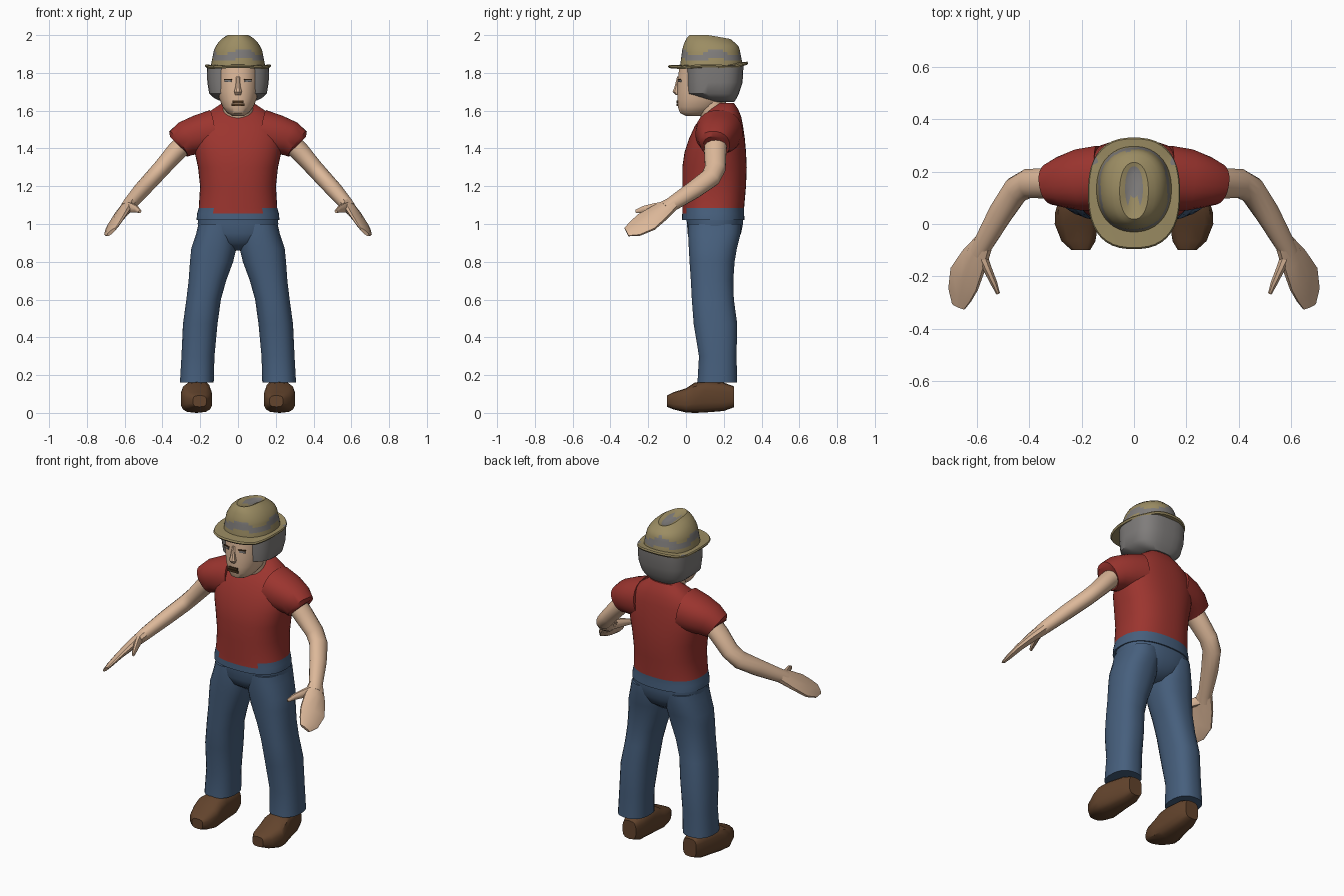
import bpy, bmesh, math
from mathutils import Vector

X, Y, Z = Vector((1, 0, 0)), Vector((0, 1, 0)), Vector((0, 0, 1))


def material(name, rgb):
    m = bpy.data.materials.new(name)
    m.diffuse_color = (*rgb, 1)
    return m


SKIN = material("skin", (0.72, 0.48, 0.32))
RED = material("shirt red", (0.33, 0.035, 0.028))
BLUE = material("denim blue", (0.062, 0.115, 0.205))
BROWN = material("leather brown", (0.125, 0.058, 0.026))
KHAKI = material("hat khaki", (0.33, 0.265, 0.125))
GREY = material("hair grey", (0.215, 0.205, 0.2))
DARK = material("dark brown", (0.06, 0.03, 0.012))


def finish(name, bm, mats, mirror=False, angle=40):
    bmesh.ops.recalc_face_normals(bm, faces=bm.faces)
    me = bpy.data.meshes.new(name)
    bm.to_mesh(me)
    bm.free()
    ob = bpy.data.objects.new(name, me)
    bpy.context.collection.objects.link(ob)
    for m in mats:
        me.materials.append(m)
    bpy.ops.object.select_all(action='DESELECT')
    ob.select_set(True)
    bpy.context.view_layer.objects.active = ob
    bpy.ops.object.shade_smooth_by_angle(angle=math.radians(angle))
    if mirror:
        ob.modifiers.new("mirror", 'MIRROR')
    return ob


def loft(name, rings, mats, u=X, v=None, n=24, power=2.0, mirror=False, rule=None, bend=None, angle=40):
    """Skin rings (x, y, z, half_u, half_v); without v each ring faces along the path."""
    bm = bmesh.new()
    loops = []
    pts = [Vector(r[:3]) for r in rings]
    for i, (p, r) in enumerate(zip(pts, rings)):
        a, b = u, v
        if v is None:
            d = (pts[min(i + 1, len(pts) - 1)] - pts[max(i - 1, 0)]).normalized()
            a = (u - d * u.dot(d)).normalized()
            b = d.cross(a)
        loop = []
        for k in range(n):
            t = 2 * math.pi * (k + 0.5) / n
            c, s = math.cos(t), math.sin(t)
            c = math.copysign(abs(c) ** (2 / power), c)
            s = math.copysign(abs(s) ** (2 / power), s)
            co = p + a * (r[3] * c) + b * (r[4] * s)
            loop.append(bm.verts.new(bend(co) if bend else co))
        loops.append(loop)
    for l0, l1 in zip(loops, loops[1:]):
        for k in range(n):
            j = (k + 1) % n
            bm.faces.new((l0[k], l0[j], l1[j], l1[k]))
    bm.faces.new(loops[0])
    bm.faces.new(loops[-1])
    if rule:
        for f in bm.faces:
            f.material_index = rule(f.calc_center_median())
    return finish(name, bm, mats, mirror, angle)


def stack(name, rows, mats, **kw):
    """Horizontal rings from rows (z, front_y, back_y, half_x)."""
    rings = [(0, (f + b) / 2, z, w, (b - f) / 2) for z, f, b, w in rows]
    return loft(name, rings, mats, u=X, v=Y, **kw)


def plate(name, loc, size, mat, turn=0, mirror=False):
    bm = bmesh.new()
    bmesh.ops.create_cube(bm, size=1)
    c, s = math.cos(turn), math.sin(turn)
    for vert in bm.verts:
        x, y, z = (vert.co[i] * size[i] for i in range(3))
        vert.co = Vector(loc) + Vector((x * c - y * s, x * s + y * c, z))
    return finish(name, bm, [mat], mirror)


# Shirt body, with the blue waist showing below an uneven hem
stack("shirt", [
    (1.02, -.022, .31, .22), (1.055, -.02, .308, .217), (1.085, -.02, .308, .208),
    (1.2, -.02, .318, .201), (1.3, -.02, .322, .212), (1.38, -.008, .318, .23),
    (1.45, .015, .312, .236), (1.52, .047, .302, .222), (1.57, .085, .292, .185),
    (1.61, .125, .275, .13), (1.64, .165, .255, .085)],
    [RED, BLUE], n=48, power=2.4,
    rule=lambda c: int(c.z < 1.055 or (c.z < 1.085 and not (abs(c.x) < .14 and c.y < .1))))

# Sleeves
loft("sleeve", [(.13, .175, 1.485, .125, .12), (.21, .168, 1.472, .118, .105),
                (.275, .16, 1.452, .098, .094), (.315, .152, 1.424, .08, .082),
                (.318, .152, 1.421, .06, .06)],
     [RED], u=Y, n=24, power=2.2, mirror=True)

# Trousers: seat and two legs
stack("trouser_seat", [(.86, .09, .21, .05), (.9, .03, .265, .14), (.95, .008, .292, .205),
                       (1.0, .005, .302, .214), (1.04, 0, .302, .212)],
      [BLUE], n=36, power=2.4)
loft("trouser_leg", [(.218, .166, .16, .09, .106), (.212, .168, .3, .088, .1),
                     (.2, .156, .47, .092, .116), (.182, .142, .6, .092, .112),
                     (.162, .138, .7, .1, .113), (.14, .138, .8, .115, .12),
                     (.128, .142, .87, .12, .128), (.112, .15, .95, .11, .14),
                     (.11, .152, 1.0, .1, .14)],
     [BLUE], u=X, v=Y, n=24, power=2.4, mirror=True)

# Shoes
loft("shoe", [(.203, -.1, .062, .036, .03), (.212, -.065, .064, .066, .046),
              (.22, 0, .066, .084, .064), (.22, .045, .08, .082, .08),
              (.214, .1, .086, .072, .084), (.205, .2, .085, .062, .075),
              (.203, .255, .085, .045, .055)],
     [BROWN], u=X, v=Z, n=14, power=3.2, mirror=True, angle=35)

# Arms, hands and thumbs
loft("arm", [(.25, .16, 1.46, .062, .055), (.33, .155, 1.38, .06, .052),
             (.405, .155, 1.295, .056, .046), (.45, .13, 1.245, .055, .045),
             (.51, .04, 1.18, .05, .043), (.575, -.075, 1.105, .04, .036),
             (.595, -.11, 1.08, .042, .032)],
     [SKIN], u=Y, n=14, mirror=True)
loft("hand", [(.575, -.075, 1.105, .042, .034), (.612, -.14, 1.06, .064, .028),
              (.648, -.21, 1.01, .078, .02), (.665, -.27, .975, .062, .015),
              (.67, -.315, .957, .034, .009)],
     [SKIN], u=Vector((.68, .5, -.55)), n=10, mirror=True)
loft("thumb", [(.585, -.11, 1.09, .032, .024), (.56, -.17, 1.085, .026, .018),
               (.535, -.225, 1.078, .018, .014), (.519, -.265, 1.066, .01, .008)],
     [SKIN], u=Z, n=8, mirror=True)

# Neck, head and nose
loft("neck", [(0, .165, 1.53, .085, .075), (0, .14, 1.6, .08, .075), (0, .13, 1.68, .08, .08)],
     [SKIN], u=X, v=Y)
stack("head", [(1.572, 0, .09, .03), (1.588, -.032, .13, .058), (1.62, -.044, .18, .082),
               (1.66, -.046, .21, .098), (1.7, -.046, .23, .107), (1.76, -.044, .25, .112),
               (1.84, -.035, .25, .115)],
      [SKIN], n=32, power=2.2)
loft("nose", [(0, -.036, 1.78, .01, .012), (0, -.047, 1.73, .014, .014),
              (0, -.052, 1.7, .022, .02), (0, -.044, 1.683, .016, .012)],
     [SKIN], u=X, v=Y, n=8)

# Painted face details
plate("eye", (.052, -.034, 1.757), (.036, .008, .012), GREY, .3, True)
plate("eyelid_line", (.052, -.036, 1.766), (.042, .008, .005), DARK, .3, True)
plate("upper_lip", (0, -.046, 1.648), (.056, .009, .013), DARK)
plate("lower_lip", (0, -.046, 1.632), (.068, .009, .014), DARK)

# Hair around the sides and back
stack("hair", [(1.645, .15, .255, .08), (1.665, .08, .268, .125), (1.69, .005, .28, .153),
               (1.75, 0, .3, .163), (1.84, 0, .305, .166)],
      [GREY], n=32, power=3)


# Hat brim, curled up at the sides and back
def curl(co):
    out = max(0, abs(co.x) / .175 - .8) * .06 + max(0, co.y - .24) * .3
    front = max(0, -co.y) * .08
    return co + Z * (out + front)


stack("hat_brim", [(1.842, -.02, .29, .14), (1.834, -.09, .325, .172), (1.826, -.096, .33, .176),
                   (1.818, -.09, .325, .17), (1.826, -.02, .29, .14)],
      [KHAKI], n=40, power=2.5, bend=curl)


# Hat crown with wavy grey patches and a dented top
def patches(c):
    t = math.atan2(c.y - .13, c.x)
    wave = .022 * math.sin(4 * t + .8)
    band = 1.868 + wave * .4 < c.z < 1.913 + wave
    dent = math.hypot(c.x / .035, (c.y - .15) / .07) < 1 and c.z > 1.95
    return int(band or dent)


crown = [(1.825, -.032, .298, .146), (1.85, -.03, .297, .142), (1.865, -.028, .296, .139),
         (1.88, -.026, .293, .136), (1.895, -.024, .29, .133), (1.91, -.022, .287, .13),
         (1.925, -.02, .284, .126), (1.945, -.014, .277, .115), (1.965, -.006, .265, .102),
         (1.985, .004, .25, .08), (2.0, .018, .235, .055), (1.99, .05, .22, .034),
         (1.98, .1, .2, .018)]
stack("hat_crown", crown, [KHAKI, GREY], n=40, power=2.2, rule=patches,
      bend=lambda co: co - Z * max(0, co.y - .12) * max(0, co.z - 1.94) * 3)
